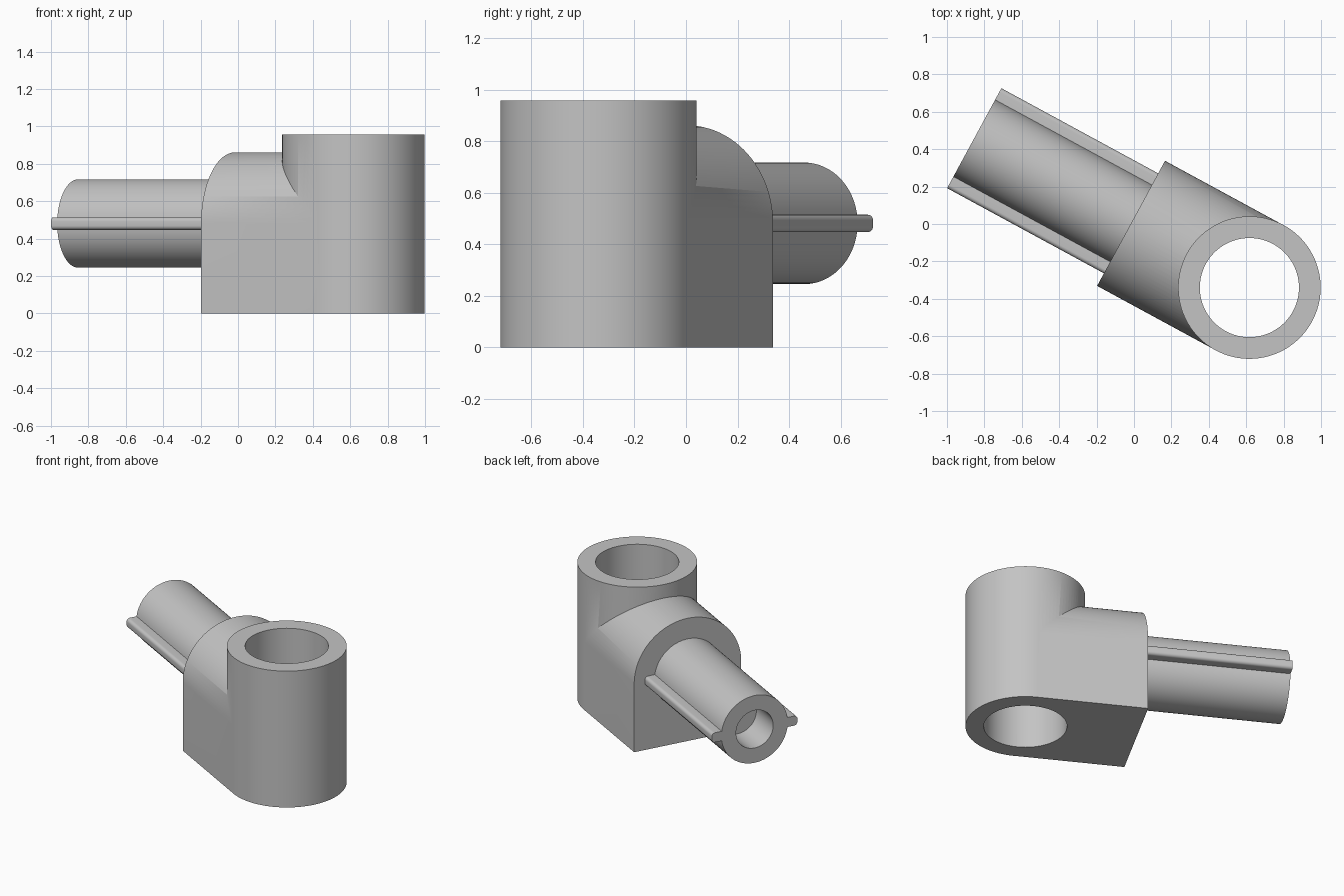
import bpy, bmesh
from math import sin, cos, pi, radians, asin
from mathutils import Matrix, Vector

old = bpy.data.objects.get("Cube")
if old:
    bpy.data.objects.remove(old, do_unlink=True)

grey = bpy.data.materials.new("light grey")
grey.use_nodes = True
colour = (0.55, 0.55, 0.55, 1)
grey.diffuse_color = colour
grey.node_tree.nodes["Principled BSDF"].inputs["Base Color"].default_value = colour

# Frame whose origin is the socket axis and whose x axis runs along the shaft
FRAME = Matrix.Translation((0.617, -0.34, 0)) @ Matrix.Rotation(radians(151.5), 4, 'Z')
AXIS_Z = 0.481


def arc(cx, cy, r, start, end, n):
    return [(cx + r * cos(start + (end - start) * i / n),
             cy + r * sin(start + (end - start) * i / n)) for i in range(n + 1)]


def circle(r, n=96, cy=0):
    return arc(0, cy, r, 0, 2 * pi, n)[:-1]


def extrude(name, outline, lo, hi, along_x):
    """Extrude a closed outline along the local x axis or upright."""
    bm = bmesh.new()
    place = (lambda a, b: (lo, a, b)) if along_x else (lambda a, b: (a, b, lo))
    step = Vector((hi - lo, 0, 0)) if along_x else Vector((0, 0, hi - lo))
    face = bm.faces.new([bm.verts.new(place(a, b)) for a, b in outline])
    top = bmesh.ops.extrude_face_region(bm, geom=[face])["geom"]
    bmesh.ops.translate(bm, vec=step, verts=[v for v in top if isinstance(v, bmesh.types.BMVert)])
    bmesh.ops.recalc_face_normals(bm, faces=bm.faces)
    bm.transform(FRAME)
    mesh = bpy.data.meshes.new(name)
    bm.to_mesh(mesh)
    bm.free()
    mesh.materials.append(grey)
    obj = bpy.data.objects.new(name, mesh)
    bpy.context.collection.objects.link(obj)
    return obj


def activate(obj):
    bpy.ops.object.select_all(action='DESELECT')
    obj.select_set(True)
    bpy.context.view_layer.objects.active = obj


def combine(obj, other, operation):
    activate(obj)
    mod = obj.modifiers.new(operation.lower(), 'BOOLEAN')
    mod.object, mod.operation, mod.solver = other, operation, 'EXACT'
    bpy.ops.object.modifier_apply(modifier=mod.name)
    bpy.data.objects.remove(other, do_unlink=True)


# Upright socket joined to an arched block, with a bore right through
housing = extrude("socket_housing", circle(0.381), 0, 0.957, False)
half = 0.3805
arch = [(-half, 0), (half, 0)] + arc(0, AXIS_Z, half, 0, pi, 48)
combine(housing, extrude("arched_block", arch, 0, 0.72, True), 'UNION')
combine(housing, extrude("socket_bore", circle(0.265), -0.1, 1.1, False), 'DIFFERENCE')

# Shaft outline: a round bar with a rounded rib on either side
radius, reach, thick, soft = 0.236, 0.304, 0.0335, 0.022
lean = asin(thick / radius)
upper = arc(reach - soft, thick - soft, soft, 0, pi / 2, 6)
upper += arc(0, 0, radius, lean, pi - lean, 40)
upper += arc(soft - reach, thick - soft, soft, pi / 2, pi, 6)
outline = upper + [(-y, -z) for y, z in upper]
shaft = extrude("ribbed_shaft", [(y, z + AXIS_Z) for y, z in outline], 0.65, 1.674, True)
combine(shaft, extrude("shaft_bore", circle(0.132, 64, AXIS_Z), 1.434, 1.8, True), 'DIFFERENCE')

for part in (housing, shaft):
    activate(part)
    bpy.ops.object.shade_smooth_by_angle(angle=radians(30))
